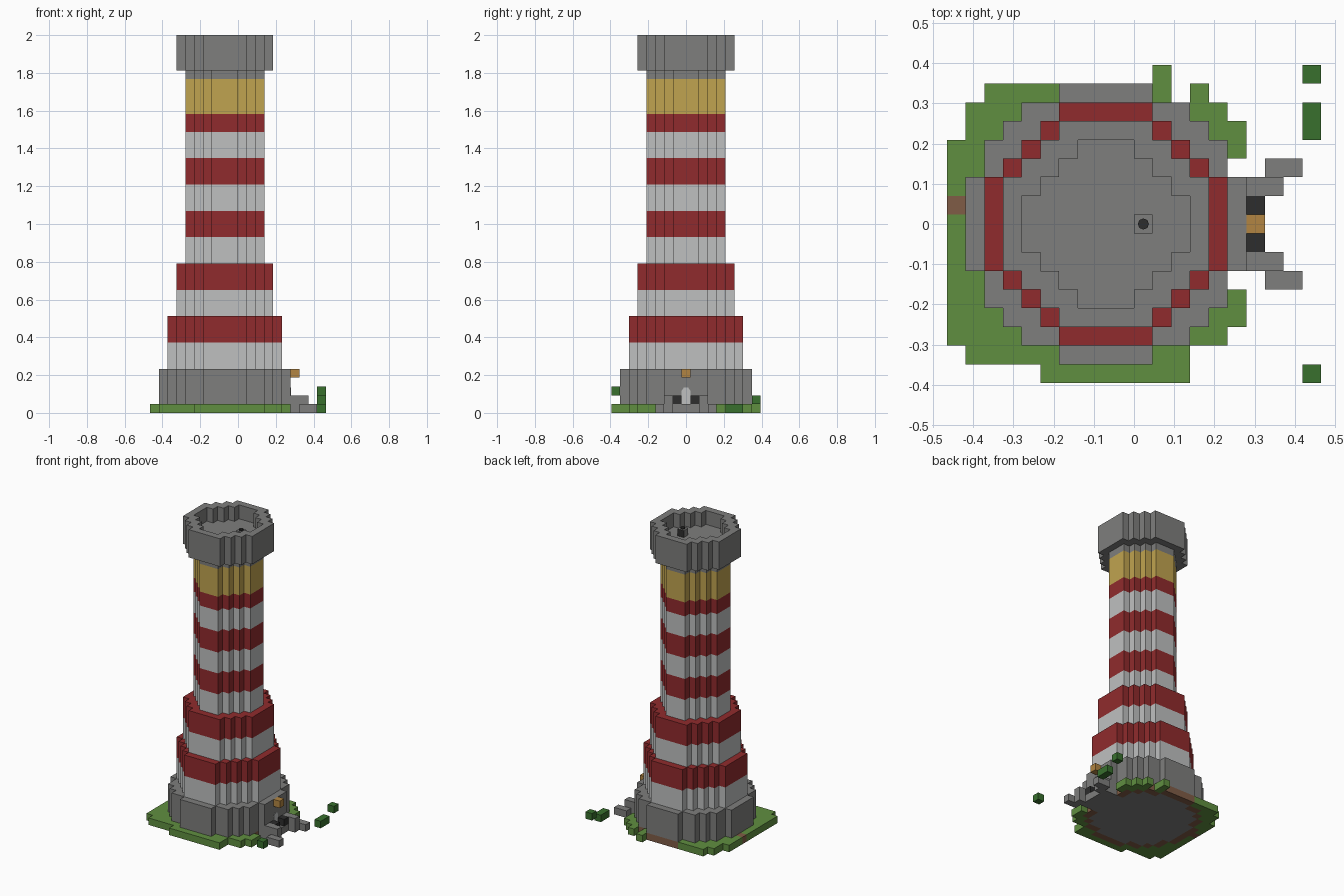
import bpy, bmesh
from mathutils import Matrix

if "Cube" in bpy.data.objects:
    bpy.data.objects.remove(bpy.data.objects["Cube"])

U = 2 / 43          # edge of one block
CX = -1.5           # tower axis, in blocks


def material(name, r, g, b):
    m = bpy.data.materials.new(name)
    m.use_nodes = True
    m.diffuse_color = (r, g, b, 1)
    m.node_tree.nodes["Principled BSDF"].inputs["Base Color"].default_value = (r, g, b, 1)
    return m


STONE = material("stone grey", .21, .21, .205)
RED = material("red", .28, .024, .026)
WHITE = material("white", .52, .53, .53)
YELLOW = material("lamp yellow", .53, .37, .08)
GRASS = material("grass green", .117, .275, .051)
LEAF = material("leaf green", .04, .162, .027)
AMBER = material("amber", .445, .235, .054)
EARTH = material("earth brown", .216, .107, .061)
DARK = material("charcoal", .026, .026, .026)


def finish(name, bm, *mats):
    me = bpy.data.meshes.new(name)
    bm.to_mesh(me)
    bm.free()
    for m in mats:
        me.materials.append(m)
    ob = bpy.data.objects.new(name, me)
    bpy.context.scene.collection.objects.link(ob)
    return ob


def blocks(name, cells, z0, z1, mat):
    """Prism over a set of grid cells, measured in blocks from the tower axis."""
    cells = set(cells)
    bm = bmesh.new()

    def face(*pts):
        bm.faces.new([bm.verts.new(((x + CX) * U, y * U, z * U)) for x, y, z in pts])

    for i, j in cells:
        a, b, c, d = i - .5, i + .5, j - .5, j + .5
        face((a, c, z1), (b, c, z1), (b, d, z1), (a, d, z1))
        face((a, d, z0), (b, d, z0), (b, c, z0), (a, c, z0))
        sides = (((1, 0), (b, c), (b, d)), ((-1, 0), (a, d), (a, c)),
                 ((0, 1), (b, d), (a, d)), ((0, -1), (a, c), (b, c)))
        for (di, dj), p, q in sides:
            if (i + di, j + dj) not in cells:
                face((*p, z0), (*q, z0), (*q, z1), (*p, z1))
    bmesh.ops.remove_doubles(bm, verts=bm.verts, dist=U / 100)
    bmesh.ops.dissolve_limit(bm, angle_limit=.01, verts=bm.verts, edges=bm.edges)
    return finish(name, bm, mat)


def disc(limit):
    return {(i, j) for i in range(-8, 9) for j in range(-8, 9) if i * i + j * j <= limit}


def row(first, last, j):
    return {(i, j) for i in range(first, last + 1)}


FOOT, LOWER, MIDDLE, SHAFT = disc(56), disc(40), disc(30), disc(17)

# Tower bands: name, footprint, bottom, top, colour
for name, cells, z0, z1, mat in (
        ("stone_base", FOOT, 1, 5, STONE),
        ("lower_white_band", LOWER, 5, 8, WHITE),
        ("lower_red_band", LOWER, 8, 11, RED),
        ("middle_white_band", MIDDLE, 11, 14, WHITE),
        ("middle_red_band", MIDDLE, 14, 17, RED),
        ("shaft_white_band_1", SHAFT, 17, 20, WHITE),
        ("shaft_red_band_1", SHAFT, 20, 23, RED),
        ("shaft_white_band_2", SHAFT, 23, 26, WHITE),
        ("shaft_red_band_2", SHAFT, 26, 29, RED),
        ("shaft_white_band_3", SHAFT, 29, 32, WHITE),
        ("shaft_red_band_3", SHAFT, 32, 34, RED),
        ("lamp_room", SHAFT, 34, 38, YELLOW),
        ("lamp_room_roof", SHAFT, 38, 39, STONE),
        ("parapet", MIDDLE - SHAFT, 39, 43, STONE),
        ("lookout_floor", SHAFT, 39, 41, STONE)):
    blocks(name, cells, z0, z1, mat)

# Ground layer: floor, earth under the wall, ragged lawn
sill = {c for c in FOOT if c[0] == 7}
floor = LOWER | sill | disc(44)
earth = (FOOT - floor) | {(-8, 1)}
blocks("ground_floor", floor, 0, 1, STONE)
blocks("earth_ring", earth, 0, 1, EARTH)
lawn = row(3, 3, 8) | row(-6, -3, 7) | row(3, 3, 7) | row(5, 5, 7) | row(-7, 6, 6) | row(-7, 7, 5)
lawn |= row(-8, 7, 4) | row(-8, 7, -4) | row(-8, 7, -5) | row(-8, 6, -6) | row(-7, 4, -7) | row(-3, 4, -8)
for j in range(-3, 4):
    lawn |= row(-8, 0, j)
blocks("lawn", lawn - floor - earth, 0, 1, GRASS)

# Entrance: doorstep, stepped side walls, dark posts and lamp
blocks("doorstep", {(8, j) for j in (-1, 0, 1)}, 0, 1, STONE)
for side, s in (("left", 1), ("right", -1)):
    blocks("porch_wall_" + side, {(8, 2 * s), (9, 2 * s)}, 0, 2, STONE)
    blocks("porch_step_" + side, {(9, 3 * s), (10, 3 * s)}, 0, 1, STONE)
    blocks("door_post_" + side, {(8, s)}, 1, 2, DARK)
blocks("door_lamp", {(8, 0)}, 4, 5, AMBER)

# Arched door plate on the wall
bm = bmesh.new()
outline = [(-.5, 1), (.5, 1), (.5, 2.5), (.25, 2.9), (-.25, 2.9), (-.5, 2.5)]
plate = bm.faces.new([bm.verts.new((6.04 * U, y * U, z * U)) for y, z in outline])
back = bmesh.ops.extrude_face_region(bm, geom=[plate])["geom"]
bmesh.ops.translate(bm, vec=(-.08 * U, 0, 0), verts=[v for v in back if isinstance(v, bmesh.types.BMVert)])
bmesh.ops.recalc_face_normals(bm, faces=bm.faces)
finish("arched_door", bm, WHITE)

# Shrubs
blocks("shrub_low", {(11, 5), (11, 6)}, 0, 1, LEAF)
blocks("shrub_back", {(11, 8)}, 1, 2, LEAF)
blocks("shrub_front", {(11, -8)}, 2, 3, LEAF)

# Lookout box, dark on its outer sides, with a peg on top
box = blocks("lookout_box", {(2, 0)}, 41, 42, STONE)
box.data.materials.append(DARK)
for p in box.data.polygons:
    p.material_index = int(p.normal.x > .5 or p.normal.y > .5)
bm = bmesh.new()
bmesh.ops.create_cone(bm, cap_ends=True, segments=8, radius1=.3 * U, radius2=.3 * U, depth=.2 * U,
                      matrix=Matrix.Translation(((2 + CX) * U, 0, 42.1 * U)))
finish("lookout_peg", bm, DARK)
